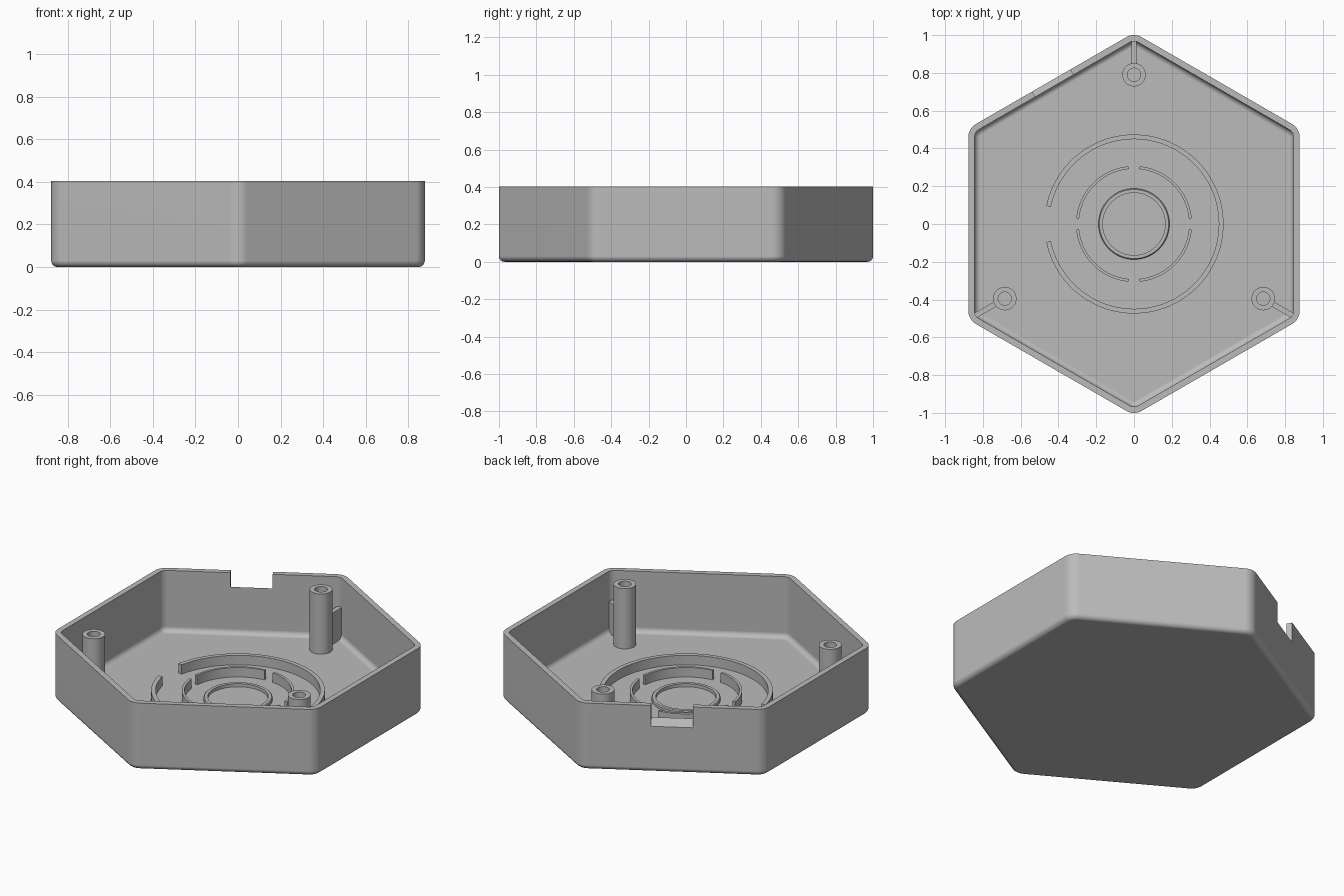
import bpy, bmesh
from math import sin, cos, pi, radians, asin
from mathutils import Matrix

cube = bpy.data.objects.get("Cube")
if cube:
    bpy.data.objects.remove(cube, do_unlink=True)

APOTHEM, HEIGHT, WALL, FLOOR = 0.877, 0.403, 0.033, 0.036
CORNER, FILLET = 0.08, 0.03

grey = bpy.data.materials.new("plain grey")
grey.use_nodes = True
colour = (0.5, 0.5, 0.5, 1)
grey.diffuse_color = colour
grey.node_tree.nodes["Principled BSDF"].inputs["Base Color"].default_value = colour


def finish(bm, name, smooth=True):
    bmesh.ops.recalc_face_normals(bm, faces=bm.faces)
    mesh = bpy.data.meshes.new(name)
    bm.to_mesh(mesh)
    bm.free()
    mesh.materials.append(grey)
    obj = bpy.data.objects.new(name, mesh)
    bpy.context.collection.objects.link(obj)
    if smooth:
        smooth_shade(obj)
    return obj


def smooth_shade(obj):
    bpy.ops.object.select_all(action='DESELECT')
    obj.select_set(True)
    bpy.context.view_layer.objects.active = obj
    bpy.ops.object.shade_smooth_by_angle(angle=radians(30))


def bridge(bm, a, b):
    for i in range(len(a)):
        j = (i + 1) % len(a)
        bm.faces.new((a[i], a[j], b[j], b[i]))


def hexagon(bm, inset, z, steps=8):
    """Rounded hexagon with corners on the y axis."""
    radius = CORNER - inset
    reach = (APOTHEM - inset - radius) / cos(pi / 6)
    ring = []
    for k in range(6):
        mid = pi / 6 + k * pi / 3
        for s in range(steps + 1):
            a = mid - pi / 6 + s / steps * pi / 3
            ring.append(bm.verts.new((reach * cos(mid) + radius * cos(a),
                                      reach * sin(mid) + radius * sin(a), z)))
    return ring


def box(name, x0, x1, y0, y1, z0, z1, angle, drop=0):
    """Box turned about z; drop lowers the bottom at the far x end."""
    bm = bmesh.new()
    loops = []
    for x, low in ((x0, z0), (x1, z0 - drop)):
        loops.append([bm.verts.new(p) for p in
                      ((x, y0, low), (x, y1, low), (x, y1, z1), (x, y0, z1))])
        bm.faces.new(loops[-1])
    bridge(bm, *loops)
    bm.transform(Matrix.Rotation(angle, 4, 'Z'))
    return finish(bm, name, smooth=False)


def lathe(name, profile, start=0, end=2 * pi, centre=(0, 0), steps=64):
    """Sweep a closed (radius, z) profile about a vertical axis."""
    closed = end - start > 2 * pi - 0.001
    bm = bmesh.new()
    loops = []
    for s in range(steps + (0 if closed else 1)):
        a = start + (end - start) * s / steps
        loops.append([bm.verts.new((centre[0] + r * cos(a), centre[1] + r * sin(a), z))
                      for r, z in profile])
    for a, b in zip(loops, loops[1:]):
        bridge(bm, a, b)
    if closed:
        bridge(bm, loops[-1], loops[0])
    else:
        bm.faces.new(loops[0])
        bm.faces.new(loops[-1])
    return finish(bm, name)


def section(r0, r1, z1, z0=FLOOR - 0.006):
    return [(r0, z0), (r1, z0), (r1, z1), (r0, z1)]


# Hexagonal tray with filleted bottom edge and inner floor edge
arc = [i * pi / 12 for i in range(7)]
levels = [(FILLET * (1 - sin(a)), FILLET * (1 - cos(a))) for a in arc]
levels += [(0, HEIGHT), (WALL, HEIGHT)]
levels += [(WALL + FILLET * (1 - cos(a)), FLOOR + FILLET * (1 - sin(a))) for a in arc]
bm = bmesh.new()
rings = [hexagon(bm, inset, z) for inset, z in levels]
for lower, upper in zip(rings, rings[1:]):
    bridge(bm, lower, upper)
bm.faces.new(rings[0])
bm.faces.new(rings[-1])
tray = finish(bm, "tray", smooth=False)

# Cable notch in the back right wall, with a sill sloping outward
cutter = box("notch_cutter", APOTHEM - WALL, APOTHEM, -0.116, 0.116,
             HEIGHT - 0.085, HEIGHT + 0.1, 2 * pi / 3, drop=0.04)
cutter.hide_render = True
# Stretch past both wall faces along the same slope
outward = (cos(2 * pi / 3), sin(2 * pi / 3))
for v in cutter.data.vertices:
    depth = v.co.x * outward[0] + v.co.y * outward[1]
    side = 1 if depth > APOTHEM - WALL / 2 else -1
    v.co.x += outward[0] * WALL * side
    v.co.y += outward[1] * WALL * side
    if v.co.z < HEIGHT:
        v.co.z -= 0.04 * side
cut = tray.modifiers.new("notch", 'BOOLEAN')
cut.object, cut.operation, cut.solver = cutter, 'DIFFERENCE', 'EXACT'
bpy.context.view_layer.objects.active = tray
bpy.ops.object.modifier_apply(modifier=cut.name)
bpy.data.objects.remove(cutter, do_unlink=True)
smooth_shade(tray)
weighted = tray.modifiers.new("even_normals", 'WEIGHTED_NORMAL')
weighted.keep_sharp = True

# Three hollow screw posts, each tied to its corner by a rib
for label, degrees in (("back", 90), ("front_right", 210), ("front_left", 330)):
    a = radians(degrees)
    lathe(label + "_post", section(0.035, 0.062, 0.399),
          centre=(0.79 * cos(a), 0.79 * sin(a)), steps=40)
    box(label + "_rib", 0.842, 0.98, -0.014, 0.014, FLOOR - 0.006, 0.225, a)

# Outer ring wall, open on the right side
gap = asin(0.093 / 0.46)
lathe("outer_ring", section(0.449, 0.474, 0.093), -pi + gap, pi - gap, steps=96)

# Middle ring wall in four arcs
gap = asin(0.028 / 0.3)
for i in range(4):
    lathe("middle_ring_arc_%d" % (i + 1), section(0.292, 0.307, 0.093),
          i * pi / 2 + gap, (i + 1) * pi / 2 - gap, steps=24)

# Low inner ring with a small outer chamfer
lathe("inner_ring", [(0.165, FLOOR - 0.006), (0.188, FLOOR - 0.006), (0.188, 0.05),
                     (0.183, 0.055), (0.165, 0.055)])
